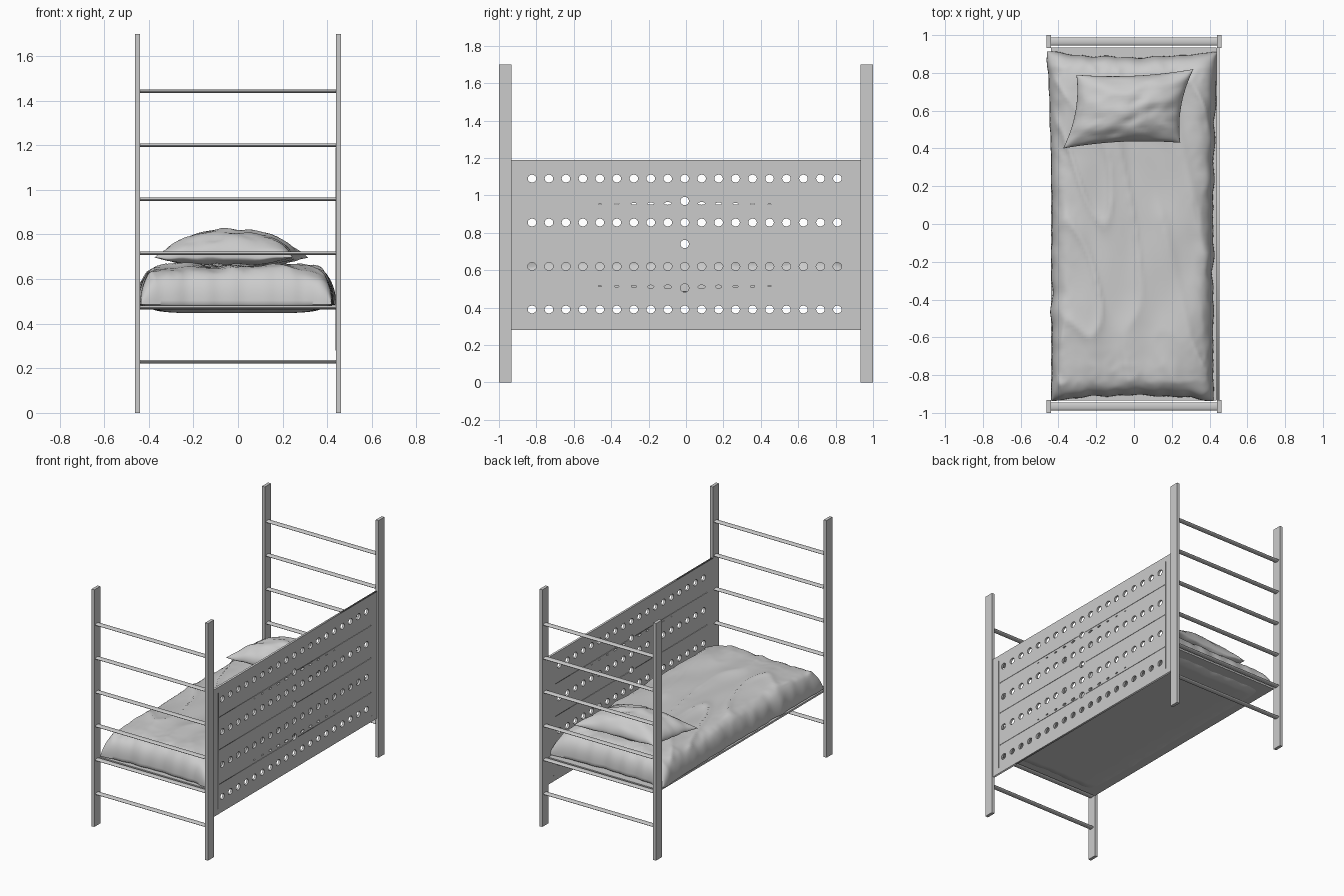
import bpy, bmesh, math
from mathutils import Vector, Matrix, noise

if "Cube" in bpy.data.objects:
    bpy.data.objects.remove(bpy.data.objects["Cube"])


def box(name, x0, x1, y0, y1, z0, z1):
    bm = bmesh.new()
    bmesh.ops.create_cube(bm, size=1)
    for v in bm.verts:
        v.co = Vector((x0 if v.co.x < 0 else x1, y0 if v.co.y < 0 else y1, z0 if v.co.z < 0 else z1))
    return finish(name, bm)


def finish(name, bm, angle=None):
    bmesh.ops.recalc_face_normals(bm, faces=bm.faces)
    me = bpy.data.meshes.new(name)
    bm.to_mesh(me)
    bm.free()
    ob = bpy.data.objects.new(name, me)
    bpy.context.collection.objects.link(ob)
    if angle:
        bpy.ops.object.select_all(action='DESELECT')
        ob.select_set(True)
        bpy.context.view_layer.objects.active = ob
        bpy.ops.object.shade_smooth_by_angle(angle=math.radians(angle))
    return ob


# Posts and ladder rungs at both ends
for sy, end in ((-1, "front"), (1, "back")):
    for sx, side in ((-1, "left"), (1, "right")):
        ys = sorted((sy * 0.932, sy * 1.0))
        box(f"{end}_{side}_post", *sorted((sx * 0.44, sx * 0.462)), *ys, 0, 1.7)
    for i in range(6):
        bm = bmesh.new()
        bmesh.ops.create_cone(bm, cap_ends=True, segments=16, radius1=1, radius2=1, depth=0.89)
        z = 0.23 + i * 0.2425
        bm.transform(Matrix.Translation((0, sy * 0.966, z))
                     @ Matrix.Diagonal((1, 0.021, 0.008, 1)) @ Matrix.Rotation(math.pi / 2, 4, 'Y'))
        finish(f"{end}_rung_{i + 1}", bm, 40)


# Perforated side panel: filled outlines with holes, in the y-z plane
def rect(y0, y1, z0, z1):
    return [(y0, z0), (y1, z0), (y1, z1), (y0, z1)]


def ellipse(y, z, ry, rz, n=16):
    return [(y + ry * math.cos(2 * math.pi * i / n), z + rz * math.sin(2 * math.pi * i / n)) for i in range(n)]


def sheet(name, loops, x, thick):
    cu = bpy.data.curves.new(name, 'CURVE')
    cu.dimensions = '2D'
    cu.fill_mode = 'BOTH'
    cu.extrude = thick / 2
    for loop in loops:
        sp = cu.splines.new('POLY')
        sp.points.add(len(loop) - 1)
        for p, (a, b) in zip(sp.points, loop):
            p.co = (a, b, 0, 1)
        sp.use_cyclic_u = True
    ob = bpy.data.objects.new(name, cu)
    bpy.context.collection.objects.link(ob)
    ob.matrix_world = Matrix(((0, 0, 1, x), (1, 0, 0, 0), (0, 1, 0, 0), (0, 0, 0, 1)))
    bpy.ops.object.select_all(action='DESELECT')
    ob.select_set(True)
    bpy.context.view_layer.objects.active = ob
    bpy.ops.object.convert(target='MESH')


outline = rect(-0.932, 0.932, 0.28, 1.19)
holes = [ellipse(-0.007 + k * 0.0907, z, 0.023, 0.021) for z in (0.39, 0.62, 0.855, 1.09) for k in range(-9, 10)]
holes += [ellipse(-0.007, z, 0.023, 0.022) for z in (0.505, 0.74, 0.97)]
for k in (1, 2, 3, 4, 5):
    for s in (-1, 1):
        y, w = -0.007 + s * k * 0.0907, 0.022 * (1 - k * 0.12)
        holes.append(ellipse(y, 0.958 - 0.001 * k, w, 0.0085 - 0.0013 * k))
        holes.append(ellipse(y, 0.51 + 0.001 * k, w, 0.011 - 0.0015 * k))
# shallow plank grooves, cut only in the outer skins
grooves = [rect(a, b, z - 0.003, z + 0.003) for z in (0.492, 0.74, 0.973) for a, b in ((-0.86, -0.04), (0.03, 0.86))]
grooves += [rect(y - 0.003, y + 0.003, 0.32, 1.15) for y in (-0.872, 0.872)]
sheet("panel_core", [outline] + holes, 0.4445, 0.009)
sheet("panel_inner_skin", [outline] + holes + grooves, 0.4385, 0.003)
sheet("panel_outer_skin", [outline] + holes + grooves, 0.4505, 0.003)

# Bed base under the mattress
box("bed_base", -0.44, 0.437, -0.935, 0.935, 0.464, 0.477)


# Soft closed shape: a top and a bottom grid welded at the rim
def cushion(name, fn, nu, nv):
    bm = bmesh.new()
    for top in (True, False):
        g = [[bm.verts.new(fn(math.sin(math.pi * (i / nu - 0.5)), math.sin(math.pi * (j / nv - 0.5)), top))
              for j in range(nv + 1)] for i in range(nu + 1)]
        for i in range(nu):
            for j in range(nv):
                bm.faces.new((g[i][j], g[i + 1][j], g[i + 1][j + 1], g[i][j + 1]))
    bmesh.ops.remove_doubles(bm, verts=bm.verts, dist=0.0002)
    return finish(name, bm, 60)


def fold(x, y, seed):
    return 1 - 2 * abs(noise.noise(Vector((x, y, seed))))


def mattress(u, v, top):
    rim = max(abs(u), abs(v))
    corner = (u * v) ** 2
    x = -0.008 + u * (0.428 + 0.024 * corner * (v > 0) + 0.012 * noise.noise(Vector((u, v * 9, 3))))
    y = -0.012 + v * (0.895 + 0.03 * corner + 0.012 * noise.noise(Vector((u * 5, v, 7))))
    fall = ((1 - abs(u) ** 9) * (1 - abs(v) ** 18))
    if not top:
        return x, y, 0.485 - 0.038 * min(1, fall * 1.2) * (1 - abs(u) ** 6)
    z = 0.485 + 0.168 * max(0, fall) ** 0.42
    creases = 0.014 * max(0, fold(x * 6 + y * 1.2, y * 1.7, 1)) ** 4 + 0.012 * noise.noise(Vector((x * 7, y * 3, 5)))
    sides = 0.008 * fold(x * 14, y * 12, 9) * rim ** 6
    return x, y, z + (creases + sides) * min(1, (1 - rim) * 12)


def pillow(u, v, top):
    x = -0.03 + u * (0.31 - 0.03 * (1 - v * v)) + 0.035 * v
    y = 0.61 + v * (0.195 - 0.02 * (1 - u * u)) + 0.015 * u
    puff = max(0, (1 - u * u) * (1 - v * v)) ** 0.5
    rim = 0.697 + 0.012 * noise.noise(Vector((u * 3, v * 3, 2))) 
    wr = 0.006 * fold(u * 3, v * 4, 4) * puff
    return x, y, rim + (0.122 * puff + wr if top else -0.045 * puff)


cushion("mattress_with_blanket", mattress, 80, 120)
cushion("pillow", pillow, 40, 32)
